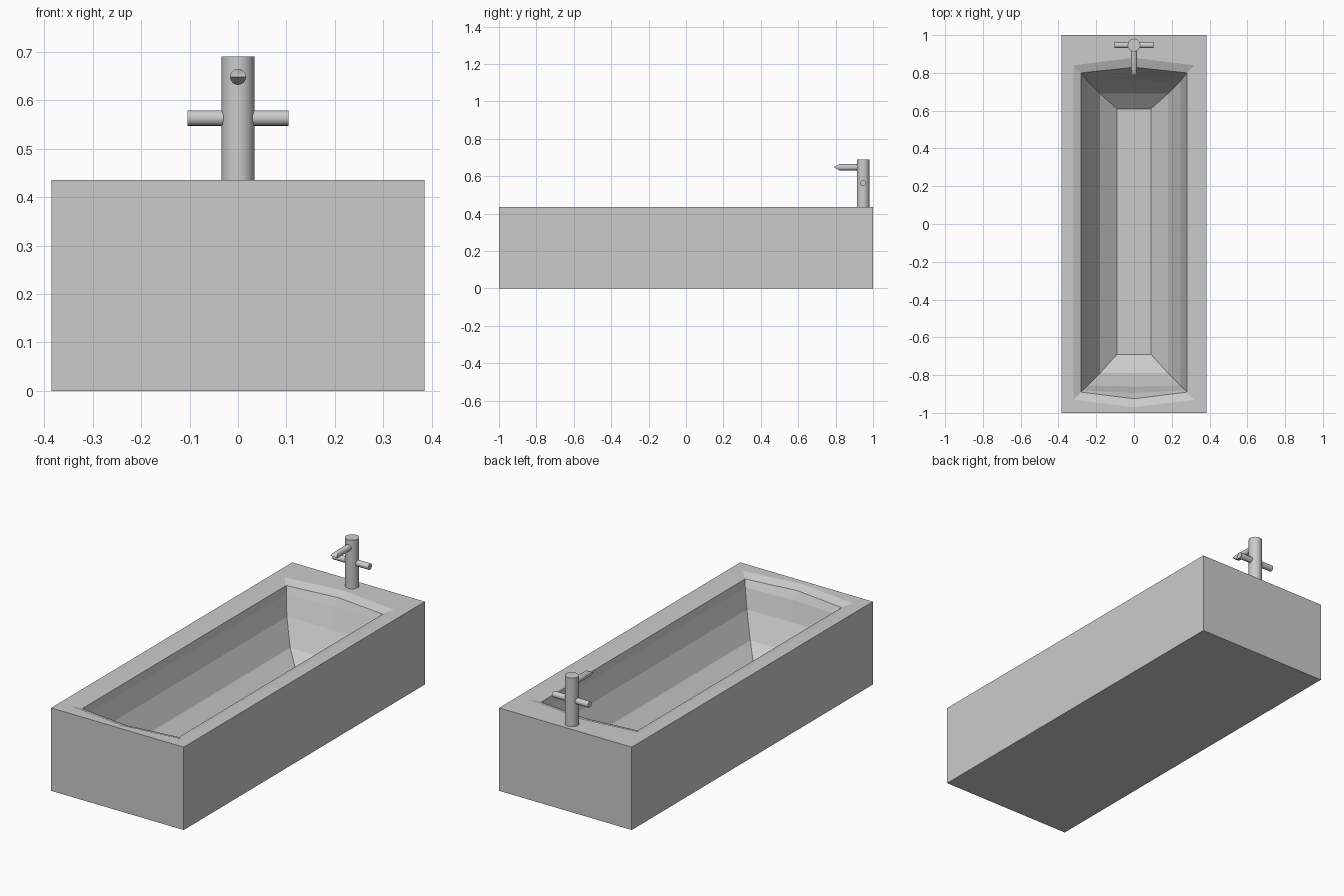
import bpy, bmesh, math
from mathutils import Matrix

if "Cube" in bpy.data.objects:
    bpy.data.objects.remove(bpy.data.objects["Cube"])


def finish(bm, name, smooth=False):
    bmesh.ops.recalc_face_normals(bm, faces=bm.faces)
    me = bpy.data.meshes.new(name)
    bm.to_mesh(me)
    bm.free()
    ob = bpy.data.objects.new(name, me)
    bpy.context.collection.objects.link(ob)
    if smooth:
        bpy.context.view_layer.objects.active = ob
        ob.select_set(True)
        bpy.ops.object.shade_smooth_by_angle(angle=math.radians(35))
        ob.select_set(False)
    return ob


def rod(name, radius, length, matrix, sides=16, wedge=0.0):
    """Closed cylinder along local z; wedge cuts the +z end to a chisel edge."""
    bm = bmesh.new()
    bmesh.ops.create_cone(bm, cap_ends=True, cap_tris=True, segments=sides,
                          radius1=radius, radius2=radius, depth=length)
    for v in bm.verts:
        if wedge and v.co.z > 0:
            v.co.z -= wedge * abs(v.co.y) / radius
    bm.transform(matrix)
    return finish(bm, name, smooth=True)


# Tub: half width, front corner y, front middle y, back corner y, back middle y, z
rings = [
    (0.385, -1.00, -1.00, 1.00, 1.00, 0.00),      # base
    (0.385, -1.00, -1.00, 1.00, 1.00, 0.435),     # outer rim
    (0.32, -0.93, -0.97, 0.84, 0.88, 0.435),      # rim slope start
    (0.28, -0.89, -0.925, 0.80, 0.83, 0.418),     # lip
    (0.272, -0.88, -0.895, 0.79, 0.805, 0.38),    # below the lip
    (0.245, -0.855, -0.86, 0.755, 0.76, 0.28),    # wall
    (0.18, -0.79, -0.79, 0.69, 0.69, 0.16),       # lower wall
    (0.09, -0.69, -0.69, 0.61, 0.61, 0.09),       # floor
]
bm = bmesh.new()
loops = []
for w, fc, fm, bc, bmid, z in rings:
    pts = [(-w, fc), (0, fm), (w, fc), (w, bc), (0, bmid), (-w, bc)]
    loops.append([bm.verts.new((x, y, z)) for x, y in pts])
for a, b in zip(loops, loops[1:]):
    for i in range(6):
        j = (i + 1) % 6
        bm.faces.new((a[i], a[j], b[j], b[i]))
bm.faces.new(loops[0])
bm.faces.new(loops[-1])
finish(bm, "bathtub")

# Tap: upright, handles and spout
T, R = Matrix.Translation, Matrix.Rotation
rod("tap_column", 0.034, 0.255, T((0, 0.947, 0.5625)))
rod("tap_handles", 0.016, 0.208, T((0, 0.947, 0.563)) @ R(math.pi / 2, 4, 'Y'))
rod("tap_spout", 0.0165, 0.157, T((0, 0.8685, 0.648)) @ R(math.pi / 2, 4, 'X'),
    wedge=0.03)
